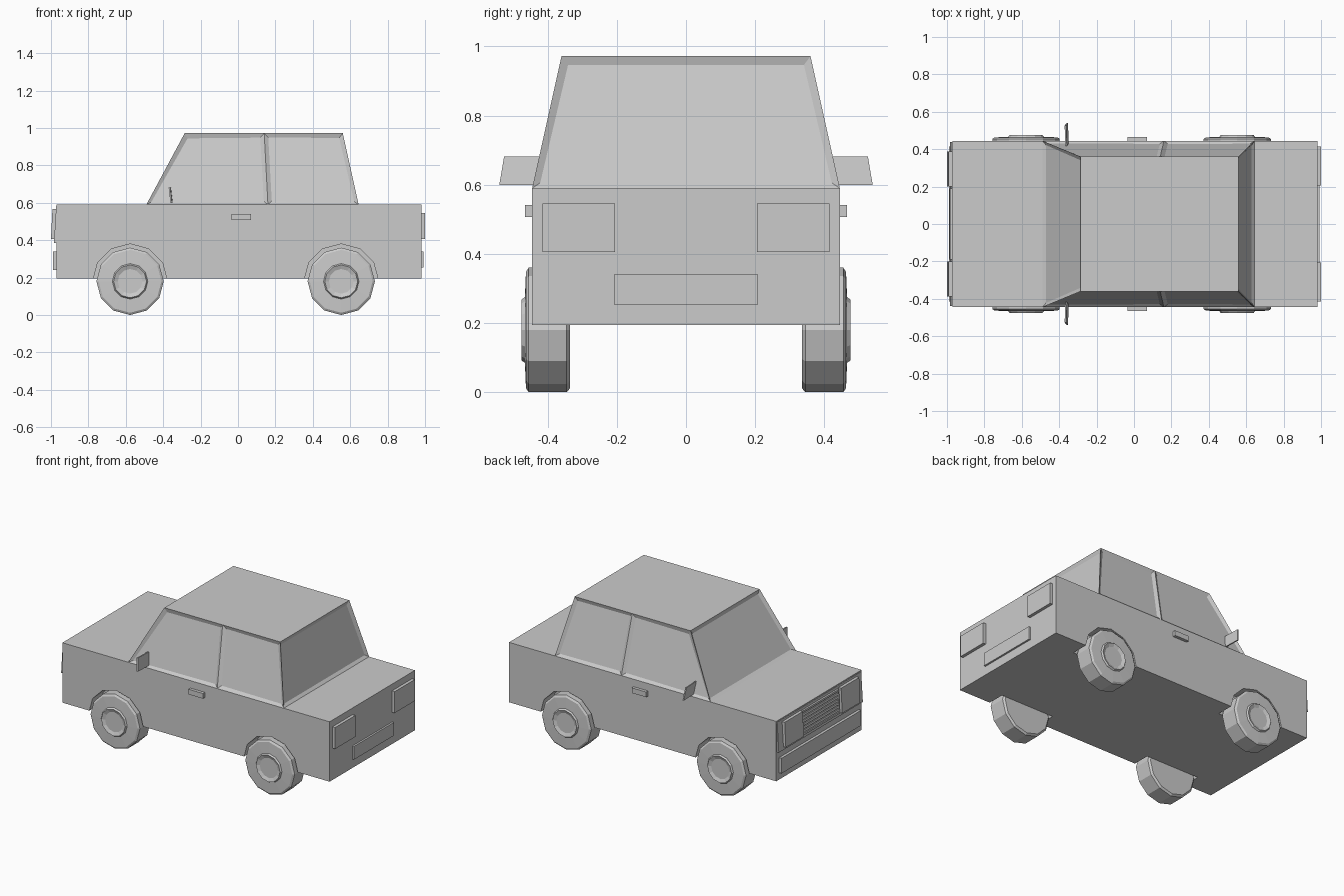
import bpy, bmesh, math
from mathutils import Vector

if "Cube" in bpy.data.objects:
    bpy.data.objects.remove(bpy.data.objects["Cube"])


def finish(bm, name):
    bmesh.ops.recalc_face_normals(bm, faces=bm.faces)
    me = bpy.data.meshes.new(name)
    bm.to_mesh(me)
    bm.free()
    ob = bpy.data.objects.new(name, me)
    bpy.context.collection.objects.link(ob)
    return ob


def add_box(bm, x, y, z, tilt=0.0):
    """Box from (min, max) ranges; tilt moves the top edge along x."""
    ret = bmesh.ops.create_cube(bm, size=1)
    for v in ret["verts"]:
        c = v.co.copy()
        v.co = Vector(r[0] + (r[1] - r[0]) * (t + 0.5) for r, t in zip((x, y, z), c))
        if c.z > 0:
            v.co.x += tilt
    return ret["verts"]


def box(name, x, y, z, tilt=0.0):
    bm = bmesh.new()
    add_box(bm, x, y, z, tilt)
    return finish(bm, name)


def add_lathe(bm, profile, cx, cz, side, n=12):
    """Revolve (radius, y) points around an axis parallel to y."""
    rings = []
    for r, y in profile:
        if r == 0:
            rings.append([bm.verts.new((cx, side * y, cz))] * n)
        else:
            rings.append([bm.verts.new((cx + r * math.cos(i * math.tau / n), side * y,
                                        cz + r * math.sin(i * math.tau / n))) for i in range(n)])
    for a, b in zip(rings, rings[1:]):
        for i in range(n):
            j = (i + 1) % n
            bm.faces.new(list(dict.fromkeys((a[i], a[j], b[j], b[i]))))


AXLES = {"front": -0.577, "rear": 0.552}
SIDES = {"right": -1, "left": 1}
R = 0.18

# Lower body with wheel wells
body = box("body", (-0.97, 0.98), (-0.445, 0.445), (0.195, 0.59))
bm = bmesh.new()
for cx in AXLES.values():
    for s in SIDES.values():
        add_lathe(bm, [(0, 0.331), (0.2, 0.331), (0.2, 0.6), (0, 0.6)], cx, R, s)
cutter = finish(bm, "wheel_well_cutter")
cutter.hide_render = True
cutter.hide_viewport = True
mod = body.modifiers.new("wheel_wells", "BOOLEAN")
mod.operation = "DIFFERENCE"
mod.solver = "EXACT"
mod.object = cutter

# Wheels with a chamfered tyre and raised hub ring
tyre = [(0, 0.335), (0.168, 0.335), (R, 0.345), (R, 0.455), (0.168, 0.463),
        (0.095, 0.466), (0.088, 0.476), (0.066, 0.467), (0, 0.467)]
for axle, cx in AXLES.items():
    for side, s in SIDES.items():
        bm = bmesh.new()
        add_lathe(bm, tyre, cx, R, s)
        finish(bm, f"{axle}_{side}_wheel")

# Cabin: tapered block, sides split at the door pillar, windows sunk in
bm = bmesh.new()


def loop(x0, x1, y, z):
    mid = 0.16 if z < 0.7 else 0.14
    return [bm.verts.new(p) for p in ((x0, -y, z), (mid, -y, z), (x1, -y, z),
                                      (x1, y, z), (mid, y, z), (x0, y, z))]


low = loop(-0.49, 0.645, 0.445, 0.59)
top = loop(-0.285, 0.56, 0.36, 0.972)
windows = [bm.faces.new((low[i], low[(i + 1) % 6], top[(i + 1) % 6], top[i])) for i in range(6)]
bm.faces.new(top)
bm.normal_update()
bmesh.ops.inset_individual(bm, faces=windows, thickness=0.03, depth=-0.012)
finish(bm, "cabin")

# Front panel, grille and bumper
box("front_panel", (-0.984, -0.96), (-0.438, 0.438), (0.385, 0.582), 0.012)
bm = bmesh.new()
add_box(bm, (-0.99, -0.97), (-0.19, 0.19), (0.405, 0.418))
add_box(bm, (-0.985, -0.96), (-0.19, 0.19), (0.552, 0.565))
for s in (-1, 1):
    add_box(bm, (-0.99, -0.97), sorted((s * 0.178, s * 0.19)), (0.405, 0.565), 0.006)
for i in range(6):
    z = 0.424 + i * 0.021
    add_box(bm, (-0.99 + i * 0.001, -0.965), (-0.178, 0.178), (z, z + 0.013), 0.003)
finish(bm, "grille")
box("front_bumper", (-0.988, -0.965), (-0.415, 0.415), (0.24, 0.34))

# Rear plate panel
box("rear_plate", (0.975, 0.992), (-0.208, 0.208), (0.253, 0.34))

# Lights, handles and mirrors on both sides
for side, s in SIDES.items():
    box(f"{side}_headlight", (-1.0, -0.97), sorted((s * 0.2, s * 0.388)), (0.405, 0.568), 0.008)
    box(f"{side}_taillight", (0.975, 1.0), sorted((s * 0.205, s * 0.415)), (0.405, 0.546))
    box(f"{side}_door_handle", (-0.035, 0.07), sorted((s * 0.44, s * 0.465)), (0.507, 0.541))
    bm = bmesh.new()
    for v in add_box(bm, (-0.357, -0.349), sorted((s * 0.43, s * 0.54)), (0.6, 0.682), -0.01):
        if v.co.z > 0.65:
            v.co.y -= s * 0.014
        if abs(v.co.y) > 0.5:
            v.co.x -= 0.004
    finish(bm, f"{side}_mirror")
